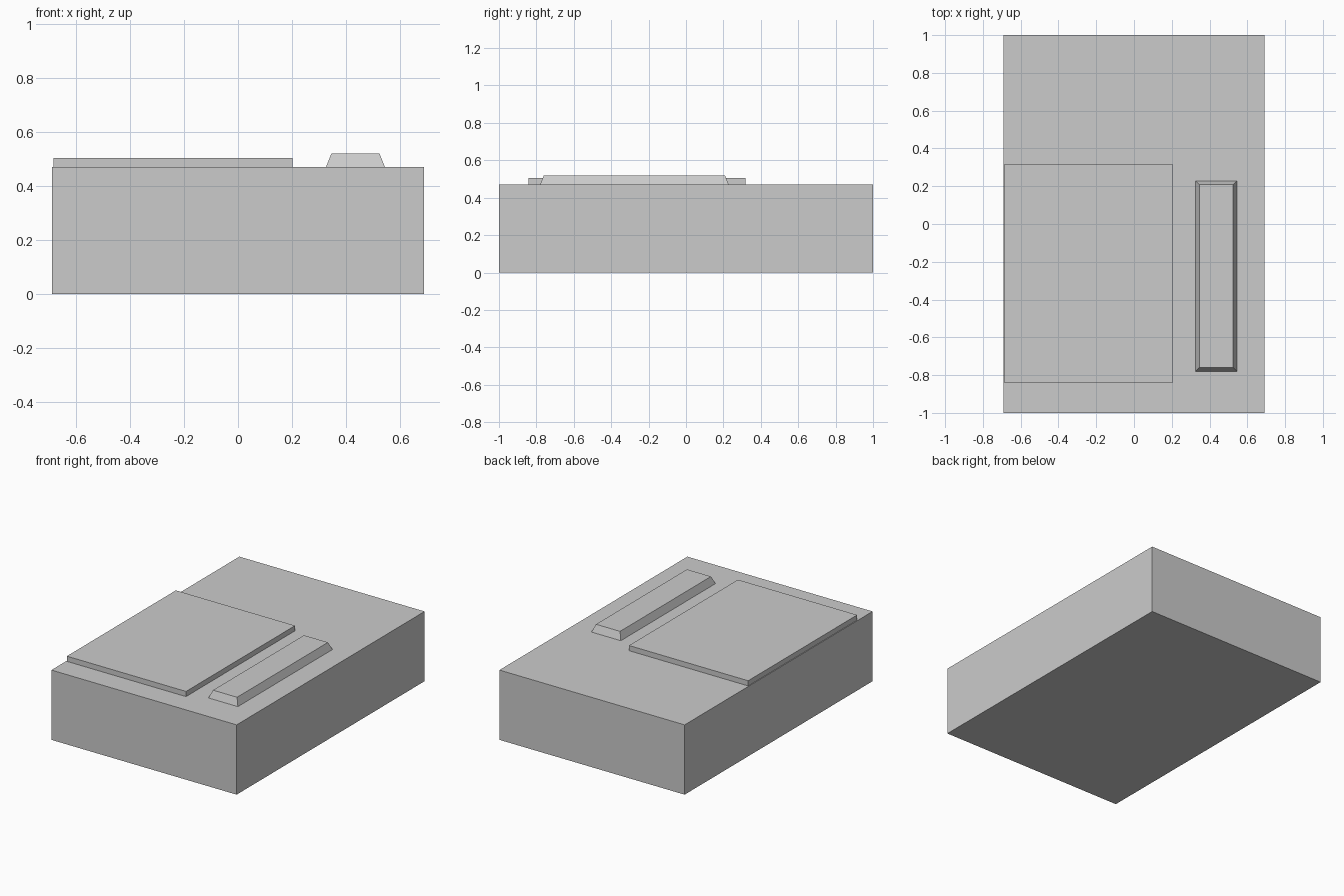
import bpy

if "Cube" in bpy.data.objects:
    bpy.data.objects.remove(bpy.data.objects["Cube"])

grey = bpy.data.materials.new("light grey")
grey.diffuse_color = (0.6, 0.6, 0.6, 1)
grey.use_nodes = True
grey.node_tree.nodes["Principled BSDF"].inputs["Base Color"].default_value = grey.diffuse_color


def block(name, x0, x1, y0, y1, z0, z1, inset=0.0):
    """Box between the given limits, with its top face drawn in by inset."""
    bpy.ops.mesh.primitive_cube_add(size=1)
    ob = bpy.context.object
    ob.name = name
    for v in ob.data.vertices:
        top = v.co.z > 0
        d = inset if top else 0.0
        v.co = (x1 - d if v.co.x > 0 else x0 + d,
                y1 - d if v.co.y > 0 else y0 + d,
                z1 if top else z0)
    ob.data.materials.append(grey)
    return ob


# Main building mass
block("main_block", -0.69, 0.69, -1.0, 1.0, 0.0, 0.47)
# Low raised slab on the roof
block("roof_slab", -0.685, 0.203, -0.843, 0.317, 0.47, 0.505)
# Long ridge with sloping sides
block("roof_ridge", 0.326, 0.545, -0.78, 0.228, 0.47, 0.52, inset=0.02)
